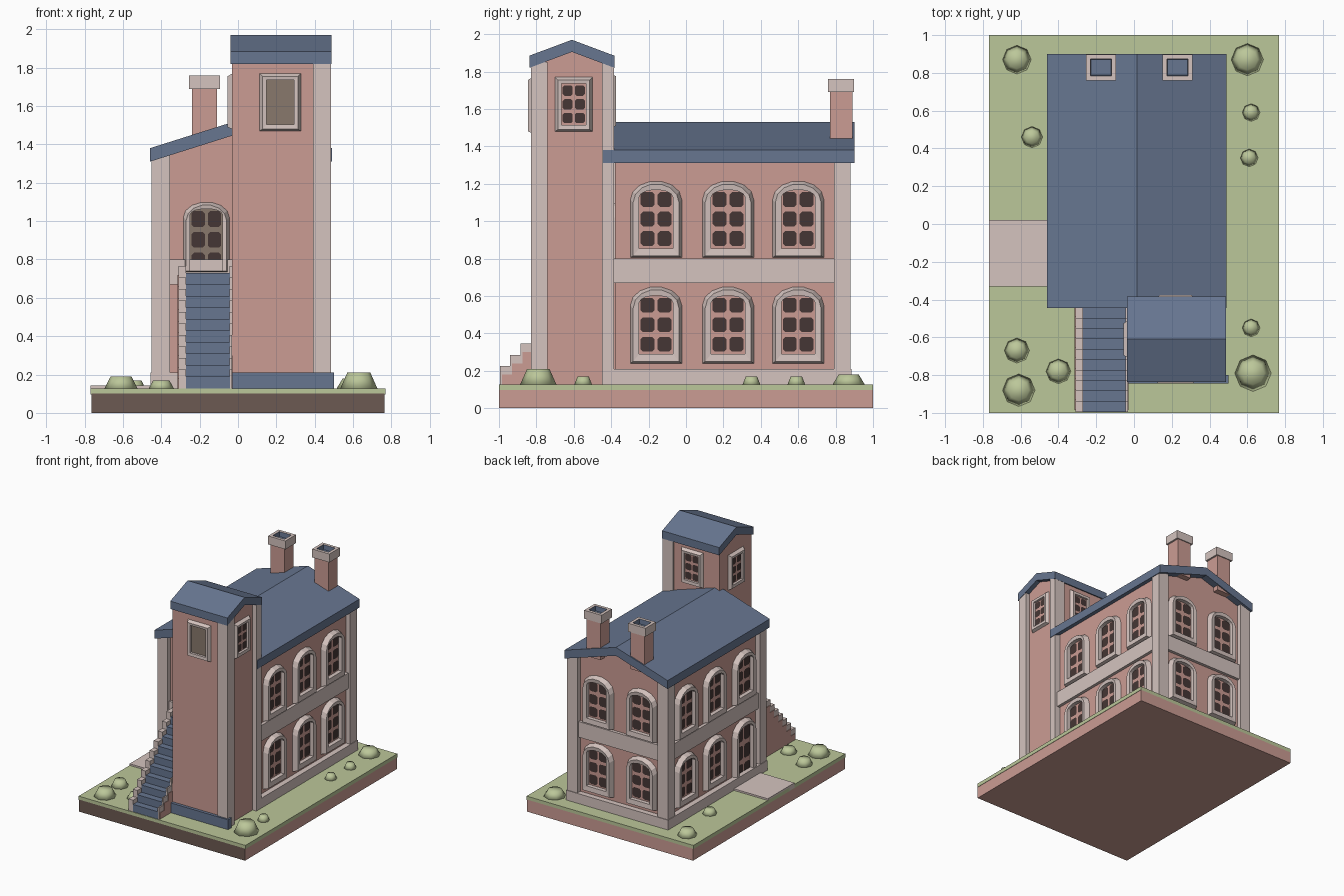
import bpy, bmesh, math
from mathutils import Vector

if "Cube" in bpy.data.objects:
    bpy.data.objects.remove(bpy.data.objects["Cube"])


def material(name, rgb):
    m = bpy.data.materials.new(name)
    m.diffuse_color = (*rgb, 1)
    m.use_nodes = True
    m.node_tree.nodes["Principled BSDF"].inputs["Base Color"].default_value = m.diffuse_color
    return m


PINK = material("pink_wall", (0.60, 0.335, 0.295))
TRIM = material("pale_trim", (0.66, 0.55, 0.52))
BLUE = material("slate_blue", (0.135, 0.18, 0.28))
GREEN = material("grass_green", (0.50, 0.57, 0.32))
BROWN = material("earth_brown", (0.15, 0.10, 0.085))
GLASS = material("dark_pane", (0.06, 0.037, 0.035))
TAN = material("tan_pane", (0.25, 0.19, 0.15))


def finish(name, bm, mats, recalc=True):
    if recalc:
        bmesh.ops.recalc_face_normals(bm, faces=bm.faces)
    me = bpy.data.meshes.new(name)
    bm.to_mesh(me)
    bm.free()
    for m in mats:
        me.materials.append(m)
    ob = bpy.data.objects.new(name, me)
    bpy.context.collection.objects.link(ob)
    return ob


def prism(name, pts, axis, lo, hi, mat):
    """Extrude a 2D profile along x (pts are y,z) or y (pts are x,z)."""
    bm = bmesh.new()
    place = (lambda p, t: (t, *p)) if axis == 'x' else (lambda p, t: (p[0], t, p[1]))
    a = [bm.verts.new(place(p, lo)) for p in pts]
    b = [bm.verts.new(place(p, hi)) for p in pts]
    bm.faces.new(a)
    bm.faces.new(b[::-1])
    for i in range(len(pts)):
        j = (i + 1) % len(pts)
        bm.faces.new((a[i], b[i], b[j], a[j]))
    return finish(name, bm, [mat])


def box(name, x0, x1, y0, y1, z0, z1, mat):
    return prism(name, [(x0, z0), (x1, z0), (x1, z1), (x0, z1)], 'y', y0, y1, mat)


def gable_roof(name, c, half, eave, ridge, thick, axis, lo, hi):
    pts = [(c - half, eave), (c - half, eave + thick), (c, ridge),
           (c + half, eave + thick), (c + half, eave), (c, ridge - thick)]
    return prism(name, pts, axis, lo, hi, BLUE)


# ---- windows: one shared mesh per type, facing -y, origin at bottom centre
def outline(w, h, rise, z=0.0):
    pts = [(-w / 2, z), (w / 2, z)]
    if rise == 0:
        return pts + [(w / 2, z + h), (-w / 2, z + h)]
    for i in range(8):
        t = math.pi * i / 7
        pts.append((w / 2 * math.cos(t), z + h - rise + rise * math.sin(t)))
    return pts


def window_mesh(name, w, h, rim, sill, rise, depth, bars, pane):
    bm = bmesh.new()
    iw, ih = w - 2 * rim, h - sill - rim
    irise = rise * 0.4
    outer, inner = outline(w, h, rise), outline(iw, ih, irise, sill)
    front = outline(w - 0.03, h - 0.025, rise, 0.01)
    rings = [[bm.verts.new((x, y, z)) for x, z in pts] for pts, y in
             ((outer, 0), (front, -depth), (inner, -depth * 0.9), (inner, -0.003))]
    n = len(outer)
    for a, b in zip(rings, rings[1:]):
        for i in range(n):
            j = (i + 1) % n
            bm.faces.new((a[i], a[j], b[j], b[i]))
    bm.faces.new(rings[-1]).material_index = 1
    # panes, two columns by three rows
    cw, ch = iw / 2, ih / 3
    for c in range(2):
        for r in range(3):
            x, z = (c - 0.5) * cw, sill + (r + 0.5) * ch
            hw, hh, k = cw * 0.41, ch * 0.38, cw * 0.14
            pts = [(-hw + k, -hh), (hw - k, -hh), (hw, -hh + k), (hw, hh - k),
                   (hw - k, hh), (-hw + k, hh), (-hw, hh - k), (-hw, -hh + k)]
            f = bm.faces.new([bm.verts.new((x + u, -0.008, z + v)) for u, v in pts])
            f.material_index = 2
    ob = finish(name, bm, [TRIM, bars, pane], recalc=False)
    me = ob.data
    bpy.data.objects.remove(ob)
    return me


TURN = {'front': 0, 'right': math.pi / 2, 'back': math.pi, 'left': -math.pi / 2}


def put(name, mesh, side, x, y, z):
    ob = bpy.data.objects.new(f"{name}_{side}", mesh)
    ob.location, ob.rotation_euler = (x, y, z), (0, 0, TURN[side])
    bpy.context.collection.objects.link(ob)


arched = window_mesh("arched_window", 0.275, 0.41, 0.047, 0.05, 0.10, 0.04, PINK, GLASS)
tower_w = window_mesh("tower_window", 0.20, 0.29, 0.035, 0.035, 0, 0.025, PINK, GLASS)
tower_f = window_mesh("tower_front_window", 0.215, 0.30, 0.035, 0.035, 0, 0.025, TAN, TAN)
front_d = window_mesh("front_door", 0.24, 0.37, 0.035, 0.01, 0.08, 0.035, TAN, GLASS)
side_d = window_mesh("side_door", 0.275, 0.51, 0.047, 0.01, 0.10, 0.04, PINK, GLASS)

# ---- ground slab, grass, path and bushes
slab = box("ground_slab", -0.765, 0.765, -1, 1, 0, 0.1, PINK)
slab.data.materials.append(BROWN)
for f in slab.data.polygons:
    f.material_index = int(f.normal.y < -0.5)
box("lawn", -0.768, 0.768, -1, 1, 0.097, 0.128, GREEN)
box("path", -0.768, -0.42, -0.33, 0.02, 0.1, 0.142, TRIM)

for x, y, r, top in ((-0.62, 0.87, .08, .18), (-0.54, 0.46, .06, .17), (0.60, 0.87, .09, .18),
                     (0.62, 0.59, .05, .17), (0.61, 0.35, .05, .17), (0.62, -0.55, .05, .17),
                     (0.63, -0.79, .10, .21), (-0.62, -0.67, .07, .18),
                     (-0.61, -0.88, .09, .19), (-0.40, -0.78, .07, .17)):
    bm = bmesh.new()
    bmesh.ops.create_cone(bm, cap_ends=True, segments=8, radius1=r, radius2=r * 0.6,
                          depth=top - 0.12)
    bmesh.ops.translate(bm, verts=bm.verts, vec=Vector((x, y, (top + 0.12) / 2)))
    bush = finish("bush", bm, [GREEN])
    bush.data.shade_smooth()

# ---- main house
CX = 0.015
X0, X1, Y0, Y1 = -0.41, 0.44, -0.38, 0.84
prism("house_walls", [(X0, 0.12), (X1, 0.12), (X1, 1.34), (CX, 1.46), (X0, 1.34)],
      'y', Y0, Y1, PINK)
box("house_plinth", -0.455, 0.485, -0.42, 0.885, 0.12, 0.21, TRIM)
box("floor_band", -0.435, 0.465, -0.40, 0.865, 0.67, 0.80, TRIM)
for name, xa, ya, yb in (("left_front", -0.45, -0.42, -0.33), ("left_back", -0.45, 0.79, 0.88),
                         ("right_back", 0.385, 0.79, 0.88)):
    box(f"corner_{name}", xa, xa + 0.095, ya, yb, 0.12, 1.345, TRIM)
gable_roof("house_roof", CX, 0.475, 1.31, 1.53, 0.07, 'y', -0.445, 0.90)

for y in (-0.16, 0.225, 0.60):
    for z in (0.24, 0.805):
        put("window", arched, 'right', X1, y, z)
        if y > 0 or z > 0.5:
            put("window", arched, 'left', X0, y, z)
for x in (-0.185, 0.215):
    for z in (0.24, 0.805):
        put("window", arched, 'back', x, Y1, z)
put("side_door", side_d, 'left', X0, -0.16, 0.135)
put("front_door", front_d, 'front', -0.165, Y0, 0.73)

# ---- chimneys with sunken blue flues
for x in (-0.175, 0.23):
    box("chimney", x - 0.065, x + 0.065, 0.77, 0.89, 1.38, 1.70, PINK)
    cap = box("chimney_cap", x - 0.08, x + 0.08, 0.76, 0.898, 1.69, 1.76, TRIM)
    cap.data.materials.append(BLUE)
    bm = bmesh.new()
    bm.from_mesh(cap.data)
    bm.normal_update()
    top = max(bm.faces, key=lambda f: f.calc_center_median().z)
    bmesh.ops.inset_region(bm, faces=[top], thickness=0.035)
    bmesh.ops.inset_region(bm, faces=[top], thickness=0.004, depth=-0.04)
    top.material_index = 1
    for e in top.edges:
        for f in e.link_faces:
            f.material_index = 1
    bm.to_mesh(cap.data)
    bm.free()

# ---- tower
TY = -0.61
prism("tower_walls", [(-0.82, 0.12), (-0.40, 0.12), (-0.40, 1.85), (TY, 1.92), (-0.82, 1.85)],
      'x', -0.03, 0.45, PINK)
box("tower_corner_front", 0.39, 0.485, -0.83, -0.74, 0.12, 1.85, TRIM)
box("tower_corner_back", 0.39, 0.485, -0.45, -0.385, 0.12, 1.85, TRIM)
box("tower_plinth", -0.03, 0.50, -0.845, -0.80, 0.12, 0.21, BLUE)
gable_roof("tower_roof", TY, 0.227, 1.82, 1.97, 0.065, 'x', -0.038, 0.488)
put("tower_window", tower_f, 'front', 0.22, -0.82, 1.47)
put("tower_window", tower_w, 'back', 0.22, -0.40, 1.50)
put("tower_window", tower_w, 'right', 0.45, -0.60, 1.48)
put("tower_window", tower_w, 'left', -0.03, -0.61, 1.48)


# ---- outside stair
def stepped(lift, start=-0.995):
    pts = [(-0.38, 0.12), (start, 0.12)]
    for i in range(10):
        y = start + 0.055 * i
        pts += [(y, 0.19 + 0.06 * i + lift), (y + 0.055, 0.19 + 0.06 * i + lift)]
    return pts + [(-0.38, 0.73 + lift)]


prism("stair_steps", stepped(0), 'x', -0.272, -0.042, BLUE)
prism("stair_body", stepped(-0.01, -0.985), 'x', -0.315, -0.028, PINK)
prism("stair_edge_left", stepped(0.035), 'x', -0.311, -0.27, TRIM)
prism("stair_edge_right", stepped(0.035), 'x', -0.044, -0.032, TRIM)
